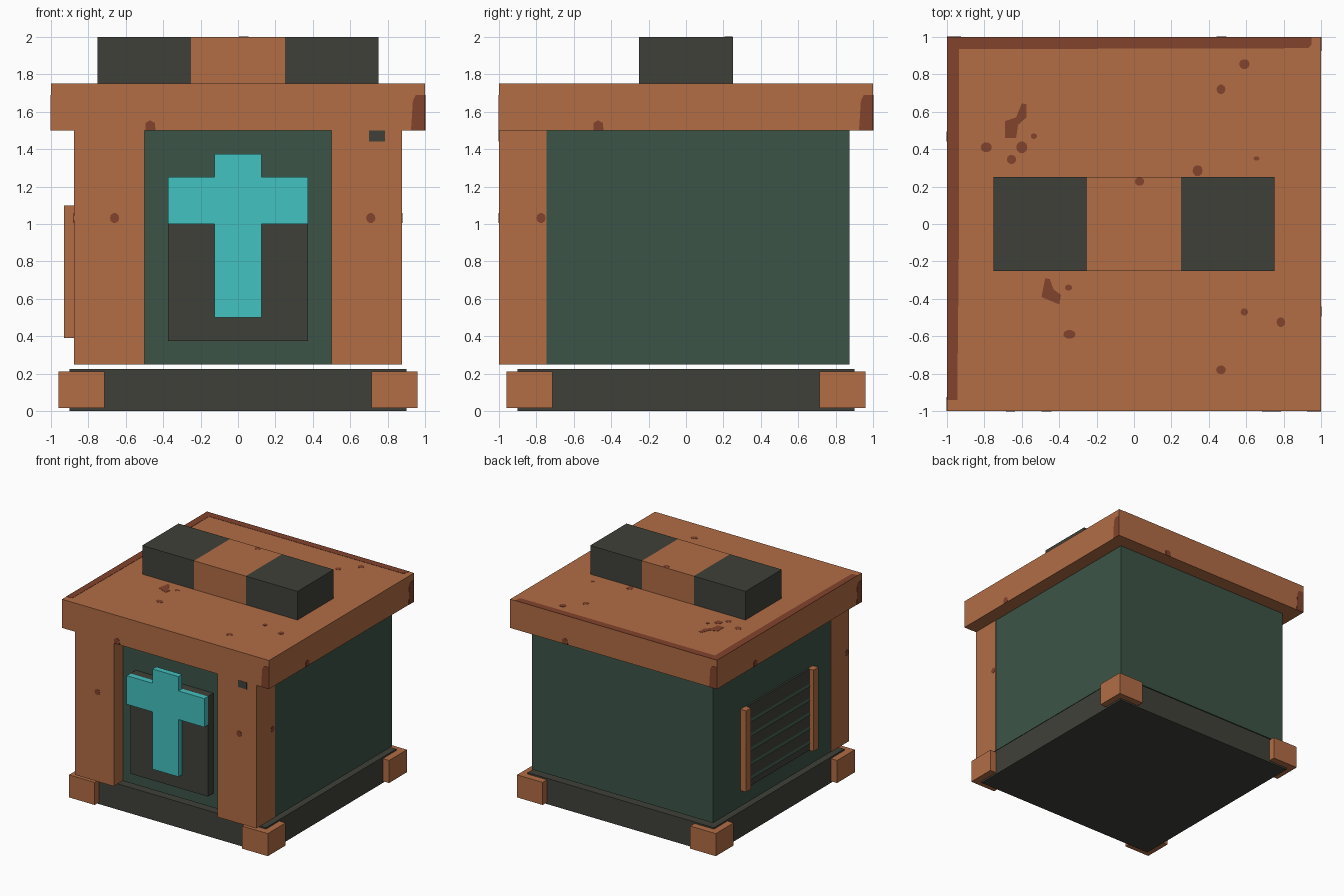
import bpy, bmesh, math
from mathutils import Matrix, Vector

cube = bpy.data.objects.get("Cube")
if cube:
    bpy.data.objects.remove(cube, do_unlink=True)


def material(name, rgb):
    lin = [((c / 255 + 0.055) / 1.055) ** 2.4 for c in rgb] + [1.0]
    m = bpy.data.materials.new(name)
    m.use_nodes = True
    m.diffuse_color = lin
    bsdf = m.node_tree.nodes["Principled BSDF"]
    bsdf.inputs["Base Color"].default_value = lin
    bsdf.inputs["Roughness"].default_value = 0.8
    return m


ORANGE = material("rusty orange", (178, 109, 69))
RUST = material("dark rust", (130, 67, 45))
GREEN = material("dark green", (60, 84, 71))
DARK = material("charcoal", (64, 64, 58))
TEAL = material("teal", (66, 194, 192))


def finish(name, bm, mat):
    bmesh.ops.recalc_face_normals(bm, faces=bm.faces)
    me = bpy.data.meshes.new(name)
    bm.to_mesh(me)
    bm.free()
    me.materials.append(mat)
    ob = bpy.data.objects.new(name, me)
    bpy.context.collection.objects.link(ob)
    return ob


def box(name, lo, hi, mat):
    lo, hi = Vector(lo), Vector(hi)
    bm = bmesh.new()
    bmesh.ops.create_cube(bm, size=1, matrix=Matrix.Translation((lo + hi) / 2)
                          @ Matrix.Diagonal((*(hi - lo), 1)))
    return finish(name, bm, mat)


def outline(name, pts, place, mat, depth):
    """Extrude a 2D outline along +z, then move it by the matrix place."""
    bm = bmesh.new()
    f = bm.faces.new([bm.verts.new((x, y, 0)) for x, y in pts])
    r = bmesh.ops.extrude_face_region(bm, geom=[f])
    bmesh.ops.translate(bm, vec=(0, 0, depth),
                        verts=[v for v in r["geom"] if isinstance(v, bmesh.types.BMVert)])
    bm.transform(place)
    return finish(name, bm, mat)


def side(angle, dist):
    """Matrix for a wall plane: outline x runs to the viewer's right, y is up."""
    return (Matrix.Rotation(math.radians(angle), 4, 'Z')
            @ Matrix.Translation((0, -dist, 0)) @ Matrix.Rotation(math.pi / 2, 4, 'X'))


def oval(u, v, ru, rv, n=10):
    return [(u + ru * math.cos(math.tau * i / n), v + rv * math.sin(math.tau * i / n))
            for i in range(n)]


def rect(u0, v0, u1, v1):
    return [(u0, v0), (u1, v0), (u1, v1), (u0, v1)]


THIN = 0.002

# Base slab with four corner feet
box("base_slab", (-0.9, -0.9, 0), (0.9, 0.9, 0.225), DARK)
for sx, xn in ((-1, "right"), (1, "left")):
    for sy, yn in ((-1, "front"), (1, "back")):
        xs, ys = sorted((sx * 0.713, sx * 0.96)), sorted((sy * 0.713, sy * 0.96))
        box(f"{yn}_{xn}_foot", (xs[0], ys[0], 0.015), (xs[1], ys[1], 0.212), ORANGE)

# Body, front pillars and roof
box("body", (-0.875, -0.875, 0.25), (0.875, 0.875, 1.5), GREEN)
for s, n in ((-1, "right"), (1, "left")):
    xs = sorted((s * 0.5, s * 0.877))
    box(f"{n}_pillar", (xs[0], -1, 0.25), (xs[1], -0.745, 1.5), ORANGE)
box("roof", (-1, -1, 1.5), (1, 1, 1.75), ORANGE)

# Roof bar in three sections
for n, a, b, m in (("right", -0.75, -0.25, DARK), ("middle", -0.25, 0.25, ORANGE),
                   ("left", 0.25, 0.75, DARK)):
    box(f"roof_bar_{n}", (a, -0.25, 1.75), (b, 0.25, 2), m)

# Front panel with cross-shaped emblem
box("front_panel", (-0.375, -0.95, 0.375), (0.375, -0.87, 1.25), DARK)
half = [(0.125, 0.5), (0.125, 1.0), (0.375, 1.0), (0.375, 1.25), (0.125, 1.25), (0.125, 1.375)]
outline("front_cross", half + [(-x, z) for x, z in reversed(half)], side(0, 0.95), TEAL, 0.05)
outline("pillar_plate", rect(0.70, 1.44, 0.785, 1.5), side(0, 1), DARK, THIN)

# Side vent: dark backing, slanted green louvres, two posts
box("vent_backing", (-0.89, -0.44, 0.39), (-0.87, 0.44, 1.1), DARK)
for i in range(5):
    z = 0.46 + i * 0.125
    louvre = [(-0.87, z - 0.012), (-0.897, z - 0.012), (-0.89, z + 0.012), (-0.87, z + 0.03)]
    outline(f"vent_louvre_{i + 1}", louvre,
            Matrix.Translation((0, 0.43, 0)) @ Matrix.Rotation(math.pi / 2, 4, 'X'), GREEN, 0.86)
for s, n in ((-1, "front"), (1, "back")):
    ys = sorted((s * 0.43, s * 0.5))
    box(f"vent_post_{n}", (-0.93, ys[0], 0.39), (-0.87, ys[1], 1.1), ORANGE)

# Rust along the roof top edges
top = Matrix.Translation((0, 0, 1.75))
outline("roof_rust_edges", [(-1, -0.94), (-0.945, -0.94), (-0.935, 0), (-0.935, 0.935),
                            (0.93, 0.94), (0.95, 0.96), (0.95, 1), (-1, 1)], top, RUST, THIN)

# Rust spots on the roof top
blobs = [(-0.79, 0.41, 0.03, 0.027), (-0.60, 0.41, 0.03, 0.032), (-0.655, 0.345, 0.025, 0.025),
         (-0.535, 0.47, 0.017, 0.015), (0.59, 0.855, 0.028, 0.027), (0.465, 0.72, 0.024, 0.026),
         (0.34, 0.285, 0.027, 0.03), (0.655, 0.35, 0.016, 0.012), (-0.35, -0.34, 0.02, 0.016),
         (-0.345, -0.59, 0.033, 0.024), (0.59, -0.47, 0.02, 0.02), (0.785, -0.525, 0.023, 0.026),
         (0.465, -0.78, 0.026, 0.024)]
for i, b in enumerate(blobs):
    outline(f"roof_spot_{i + 1}", oval(*b), top, RUST, THIN)
outline("roof_patch_back", [(-0.69, 0.46), (-0.63, 0.46), (-0.62, 0.53), (-0.575, 0.57),
                            (-0.575, 0.64), (-0.60, 0.645), (-0.63, 0.57), (-0.69, 0.55)],
        top, RUST, THIN)
outline("roof_patch_front", [(-0.495, -0.39), (-0.40, -0.43), (-0.39, -0.38), (-0.43, -0.35),
                             (-0.45, -0.295), (-0.475, -0.29)], top, RUST, THIN)
outline("roof_bar_spot", oval(0.03, 0.227, 0.025, 0.023), Matrix.Translation((0, 0, 2)),
        RUST, THIN)

# Rust on each roof edge: corner patch and a spot at the lower rim
for a, n in ((0, "front"), (90, "left"), (180, "back"), (270, "right")):
    outline(f"{n}_roof_corner_rust", [(0.925, 1.5), (1, 1.5), (1, 1.69), (0.95, 1.69),
                                      (0.935, 1.66)], side(a, 1), RUST, THIN)
    outline(f"{n}_roof_rim_spot", [(-0.495, 1.5), (-0.44, 1.5), (-0.445, 1.54),
                                   (-0.47, 1.555), (-0.495, 1.54)], side(a, 1), RUST, THIN)

# Rust spots on the pillars
for n, a, d, u in (("front_right", 0, 1, -0.66), ("front_left", 0, 1, 0.71),
                   ("outer_left", 90, 0.877, -0.775), ("outer_right", 270, 0.877, 0.97)):
    outline(f"pillar_spot_{n}", oval(u, 1.032, 0.025, 0.027), side(a, d), RUST, THIN)
